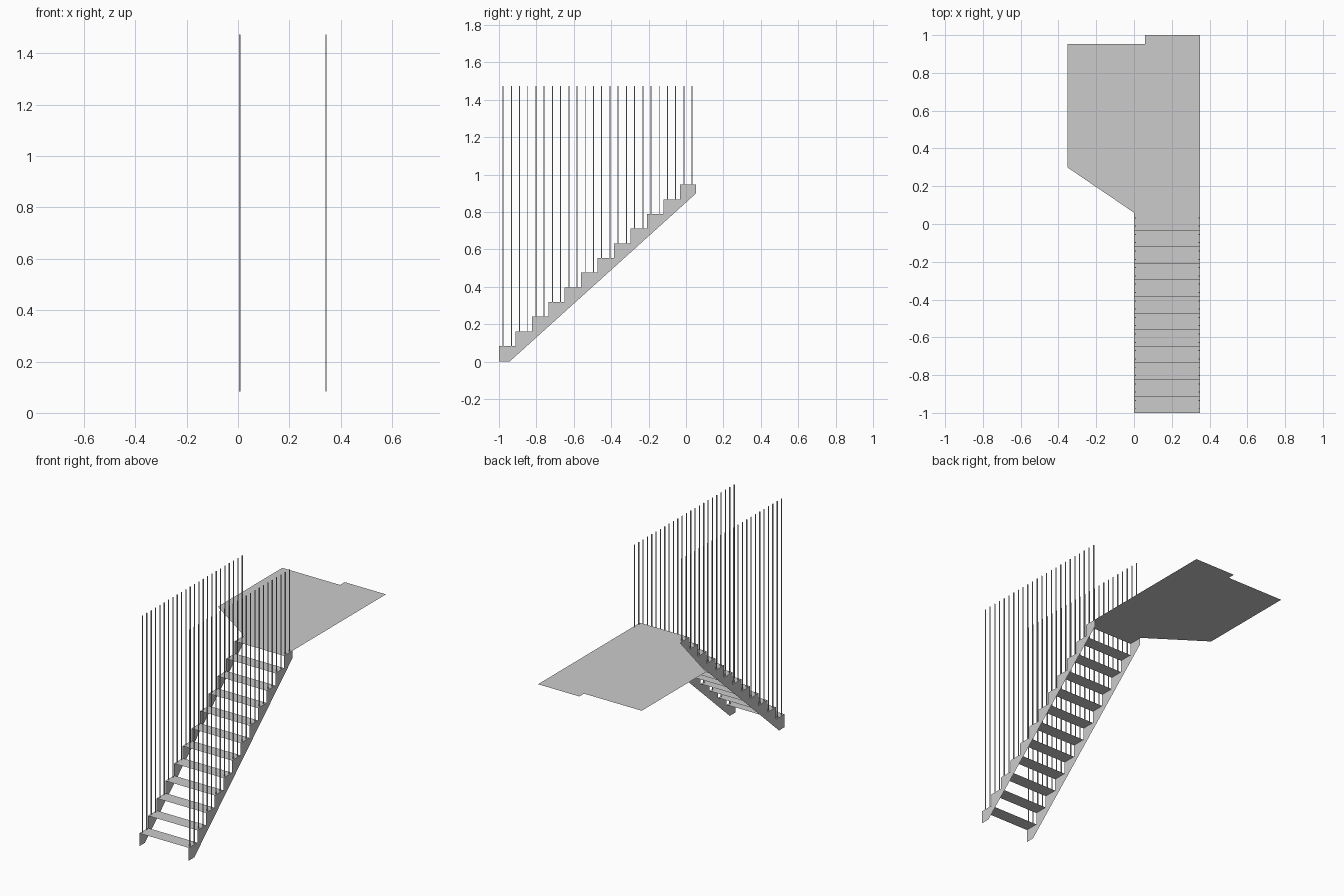
import bpy

if "Cube" in bpy.data.objects:
    bpy.data.objects.remove(bpy.data.objects["Cube"])

STEPS = 12
Y0, RUN = -1.0, 0.0879        # first riser and tread depth
Z0, RISE = 0.083, 0.0784      # first tread height and rise
WIDTH = 0.35
RAIL_TOP = 1.473


def make(name, verts, faces):
    mesh = bpy.data.meshes.new(name)
    mesh.from_pydata(verts, [], faces)
    mesh.update()
    obj = bpy.data.objects.new(name, mesh)
    bpy.context.collection.objects.link(obj)
    return obj


def step_y(i):
    return Y0 + i * RUN


def step_z(i):
    return Z0 + i * RISE


# Sawtooth stringer sheets on both sides
profile = [(-0.943, 0), (Y0, 0)]
for i in range(STEPS):
    profile += [(step_y(i), step_z(i)), (step_y(i + 1), step_z(i))]
profile.append((step_y(STEPS), 0.90))
for name, x in (("left_stringer", 0), ("right_stringer", WIDTH)):
    pts = profile if x == 0 else profile[::-1]
    make(name, [(x, y, z) for y, z in pts], [range(len(pts))])

# Open treads (the landing forms the last one)
for i in range(STEPS - 1):
    ya, yb, z = step_y(i), step_y(i + 1), step_z(i)
    make(f"tread_{i + 1}",
         [(0, ya, z), (WIDTH, ya, z), (WIDTH, yb, z), (0, yb, z)],
         [(0, 1, 2, 3)])

# Landing sheet
top = step_z(STEPS - 1)
outline = [(0, step_y(STEPS - 1)), (WIDTH, step_y(STEPS - 1)), (WIDTH, 1),
           (0.057, 1), (0.057, 0.953), (-0.353, 0.953), (-0.353, 0.30), (0, 0.06)]
make("landing", [(x, y, top) for x, y in outline], [range(len(outline))])

# Thin balusters, two per step, all reaching the same height
R = 0.0025
for side, x in (("left", 0.007), ("right", WIDTH - 0.007)):
    verts, faces = [], []
    for i in range(STEPS):
        for f in (0.25, 0.75):
            y, b = step_y(i) + f * RUN, len(verts)
            for z in (step_z(i), RAIL_TOP):
                verts += [(x - R, y - R, z), (x + R, y - R, z),
                          (x + R, y + R, z), (x - R, y + R, z)]
            faces += [(b + k, b + (k + 1) % 4, b + 4 + (k + 1) % 4, b + 4 + k)
                      for k in range(4)]
            faces += [(b + 3, b + 2, b + 1, b), (b + 4, b + 5, b + 6, b + 7)]
    make(f"{side}_balusters", verts, faces)
